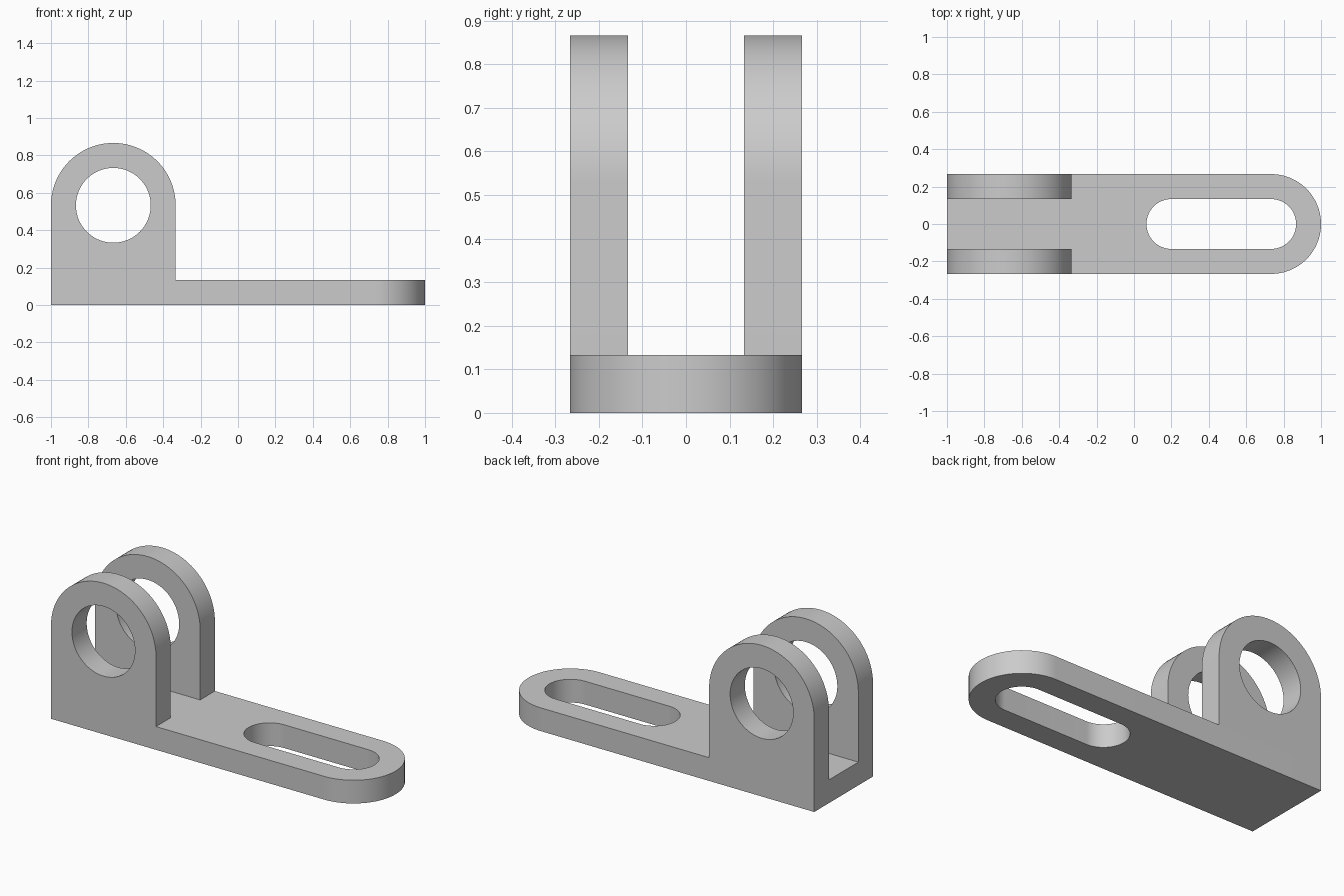
import bpy, bmesh
from math import cos, sin, pi
from mathutils import Matrix, Vector

if "Cube" in bpy.data.objects:
    bpy.data.objects.remove(bpy.data.objects["Cube"], do_unlink=True)

U = 1 / 15                       # design module
THICK = 2 * U                    # plate and lug thickness
HALF_WIDTH = 4 * U

grey = bpy.data.materials.new("plain grey")
grey.use_nodes = True
grey.diffuse_color = (0.6, 0.6, 0.6, 1)
grey.node_tree.nodes["Principled BSDF"].inputs["Base Color"].default_value = (0.6, 0.6, 0.6, 1)


def arc(cx, cy, radius, start, end, steps=48):
    angles = [start + (end - start) * i / steps for i in range(steps + 1)]
    return [(cx + radius * cos(a), cy + radius * sin(a)) for a in angles]


def extruded(name, loops, depth, matrix):
    """Fill an outline with its hole, then extrude it along local z."""
    bm = bmesh.new()
    for loop in loops:
        verts = [bm.verts.new((x, y, 0)) for x, y in loop]
        for a, b in zip(verts, verts[1:] + verts[:1]):
            bm.edges.new((a, b))
    bmesh.ops.triangle_fill(bm, edges=bm.edges[:], use_beauty=True, normal=(0, 0, 1))
    result = bmesh.ops.extrude_face_region(bm, geom=bm.faces[:], use_keep_orig=True)
    top = [g for g in result["geom"] if isinstance(g, bmesh.types.BMVert)]
    bmesh.ops.translate(bm, verts=top, vec=Vector((0, 0, depth)))
    bmesh.ops.transform(bm, matrix=matrix, verts=bm.verts[:])
    bmesh.ops.recalc_face_normals(bm, faces=bm.faces[:])
    mesh = bpy.data.meshes.new(name)
    bm.to_mesh(mesh)
    bm.free()
    mesh.materials.append(grey)
    obj = bpy.data.objects.new(name, mesh)
    bpy.context.collection.objects.link(obj)
    bpy.ops.object.select_all(action="DESELECT")
    obj.select_set(True)
    bpy.context.view_layer.objects.active = obj
    bpy.ops.object.shade_smooth_by_angle(angle=pi / 6)
    return obj


# Base plate with a rounded end and a long slot
end_x, slot_x = 11 * U, 3 * U
plate = [(-1, -HALF_WIDTH)] + arc(end_x, 0, HALF_WIDTH, -pi / 2, pi / 2) + [(-1, HALF_WIDTH)]
slot = arc(end_x, 0, 2 * U, -pi / 2, pi / 2) + arc(slot_x, 0, 2 * U, pi / 2, 3 * pi / 2)
extruded("base_plate", [plate, slot], THICK, Matrix.Identity(4))

# Pair of upright lugs with round tops and pin holes
lug_x, lug_z, lug_r = -10 * U, 8 * U, 5 * U
lug = [(lug_x - lug_r, THICK), (lug_x + lug_r, THICK)] + arc(lug_x, lug_z, lug_r, 0, pi)
hole = arc(lug_x, lug_z, 3 * U, 0, 2 * pi, 72)[:-1]
for name, back_y in (("front_lug", -2 * U), ("back_lug", HALF_WIDTH)):
    upright = Matrix.Translation((0, back_y, 0)) @ Matrix.Rotation(pi / 2, 4, "X")
    extruded(name, [lug, hole], THICK, upright)
